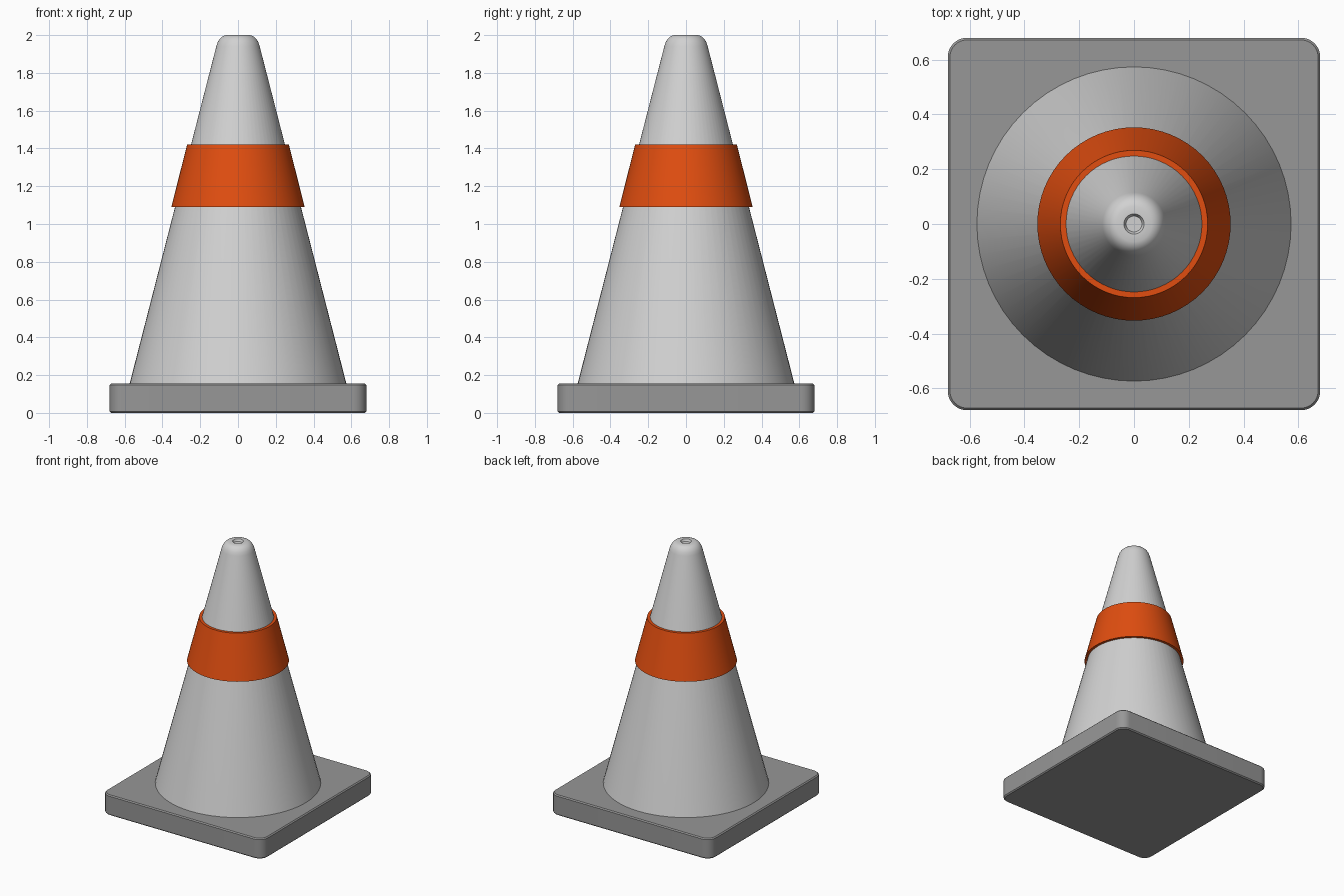
import bpy, bmesh, math

if "Cube" in bpy.data.objects:
    bpy.data.objects.remove(bpy.data.objects["Cube"])

SIDES = 64


def material(name, rgb):
    m = bpy.data.materials.new(name)
    m.diffuse_color = (*rgb, 1.0)
    m.use_nodes = True
    m.node_tree.nodes["Principled BSDF"].inputs["Base Color"].default_value = m.diffuse_color
    return m


def finish(name, bm, mat, smooth=True):
    bmesh.ops.recalc_face_normals(bm, faces=bm.faces)
    me = bpy.data.meshes.new(name)
    bm.to_mesh(me)
    bm.free()
    me.materials.append(mat)
    ob = bpy.data.objects.new(name, me)
    bpy.context.collection.objects.link(ob)
    if smooth:
        bpy.ops.object.select_all(action='DESELECT')
        ob.select_set(True)
        bpy.context.view_layer.objects.active = ob
        bpy.ops.object.shade_smooth_by_angle(angle=math.radians(35))
    return ob


def lathe(name, profile, mat, closed=False):
    """Turn (radius, z) points around z; open profiles get end caps."""
    bm = bmesh.new()
    rings = [[bm.verts.new((r * math.cos(2 * math.pi * i / SIDES),
                            r * math.sin(2 * math.pi * i / SIDES), z))
              for i in range(SIDES)] for r, z in profile]
    pairs = list(zip(rings, rings[1:]))
    if closed:
        pairs.append((rings[-1], rings[0]))
    else:
        bm.faces.new(rings[0])
        bm.faces.new(rings[-1])
    for a, b in pairs:
        for i in range(SIDES):
            j = (i + 1) % SIDES
            bm.faces.new((a[i], a[j], b[j], b[i]))
    return finish(name, bm, mat)


light_grey = material("light grey", (0.64, 0.64, 0.64))
mid_grey = material("mid grey", (0.31, 0.31, 0.31))
orange = material("orange", (0.75, 0.075, 0.005))

# Square base with rounded corners and a fine edge bevel
HALF, TOP, R = 0.68, 0.155, 0.07
bm = bmesh.new()
outline = []
for k in range(4):
    a0 = k * math.pi / 2
    sx, sy = [(1, 1), (-1, 1), (-1, -1), (1, -1)][k]
    for s in range(9):
        a = a0 + s * math.pi / 16
        outline.append((math.cos(a), math.sin(a), sx, sy))
rings = []
for inset, z in [(0.008, 0), (0, 0.008), (0, TOP - 0.008), (0.008, TOP)]:
    rings.append([bm.verts.new((sx * (HALF - R) + (R - inset) * c,
                                sy * (HALF - R) + (R - inset) * s, z))
                  for c, s, sx, sy in outline])
bm.faces.new(rings[0])
bm.faces.new(rings[-1])
for a, b in zip(rings, rings[1:]):
    for i in range(len(a)):
        j = (i + 1) % len(a)
        bm.faces.new((a[i], a[j], b[j], b[i]))
finish("base", bm, mid_grey)

# Cone body with a rounded tip and a small dimple on top
lathe("cone_body", [
    (0.575, 0.15), (0.115, 1.94), (0.108, 1.962), (0.097, 1.980),
    (0.083, 1.993), (0.065, 2.0), (0.037, 2.0), (0.029, 1.985)], light_grey)

# Orange band wrapped around the cone
lathe("reflective_band", [
    (0.325, 1.09), (0.353, 1.09), (0.269, 1.422), (0.240, 1.422)],
    orange, closed=True)
